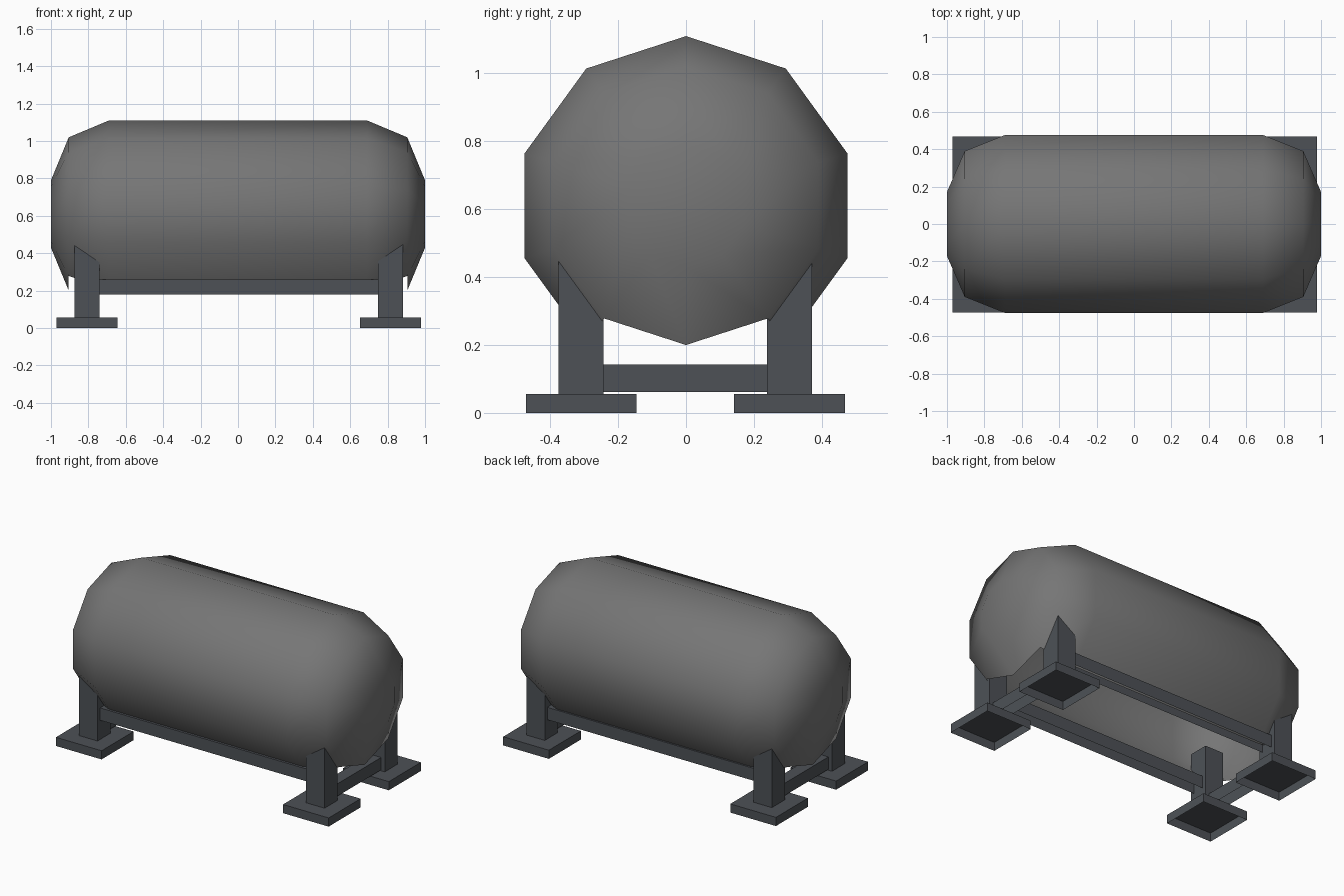
import bpy, bmesh, math

if "Cube" in bpy.data.objects:
    bpy.data.objects.remove(bpy.data.objects["Cube"])


def make_mat(name, rgb):
    m = bpy.data.materials.new(name)
    m.diffuse_color = (*rgb, 1)
    m.use_nodes = True
    m.node_tree.nodes["Principled BSDF"].inputs["Base Color"].default_value = m.diffuse_color
    return m


TANK_GREY = make_mat("tank grey", (0.18, 0.18, 0.18))
FRAME_SLATE = make_mat("frame slate", (0.075, 0.083, 0.094))


def finish(bm, name, mat, smooth=False):
    bmesh.ops.recalc_face_normals(bm, faces=bm.faces) if not smooth else None
    me = bpy.data.meshes.new(name)
    bm.to_mesh(me)
    bm.free()
    me.materials.append(mat)
    for p in me.polygons:
        p.use_smooth = smooth
    ob = bpy.data.objects.new(name, me)
    bpy.context.collection.objects.link(ob)
    return ob


def open_box(name, x, y, z):
    """Box given by (min, max) ranges, with its underside left open."""
    bm = bmesh.new()
    bmesh.ops.create_cube(bm, size=1)
    under = [f for f in bm.faces if f.normal.z < -0.5]
    bmesh.ops.delete(bm, geom=under, context='FACES_ONLY')
    for v in bm.verts:
        for i, (lo, hi) in enumerate((x, y, z)):
            v.co[i] = lo if v.co[i] < 0 else hi
    me = bpy.data.meshes.new(name)
    bm.to_mesh(me)
    bm.free()
    me.materials.append(FRAME_SLATE)
    ob = bpy.data.objects.new(name, me)
    bpy.context.collection.objects.link(ob)


# Ten-sided tank lying along x, with its underside open between the end caps
PROFILE = [(-1, .18), (-.905, .41), (-.69, .5), (.69, .5), (.905, .41), (1, .18)]
SIDES, AXIS_Z = 10, 0.61
bm = bmesh.new()
rings = []
for x, r in PROFILE:
    angles = [2 * math.pi * j / SIDES for j in range(SIDES)]
    rings.append([bm.verts.new((x, r * math.sin(a), AXIS_Z + r * math.cos(a)))
                  for a in angles])
for i in range(len(rings) - 1):
    for j in range(SIDES):
        if j in (4, 5) and 0 < i < 4:
            continue
        k = (j + 1) % SIDES
        bm.faces.new((rings[i][j], rings[i][k], rings[i + 1][k], rings[i + 1][j]))
bm.faces.new(rings[0])
bm.faces.new(rings[-1])
bm.normal_update()
# Point every face away from the tank axis
for f in bm.faces:
    c = f.calc_center_median()
    c.z -= AXIS_Z
    if f.normal.dot(c) < 0:
        f.normal_flip()
me = bpy.data.meshes.new("tank")
bm.to_mesh(me)
bm.free()
me.materials.append(TANK_GREY)
for p in me.polygons:
    p.use_smooth = True
bpy.context.collection.objects.link(bpy.data.objects.new("tank", me))


def around(c, half):
    return (c - half, c + half)


# Four legs with foot plates
LEG_X = {"left": -.807, "right": .815}
LEG_Y = {"front": -.309, "back": .305}
for xn, x in LEG_X.items():
    for yn, y in LEG_Y.items():
        open_box(f"{yn}_{xn}_leg", around(x, .066), around(y, .066), (.056, .45))
        open_box(f"{yn}_{xn}_foot", around(x, .163), around(y, .163), (0, .056))

# Long rails under the tank, front and back
for yn, y in LEG_Y.items():
    open_box(f"{yn}_rail", (-.741, .749), around(y, .04), (.18, .26))

# Cross bars between the legs at each end
for xn, x in LEG_X.items():
    open_box(f"{xn}_cross_bar", around(x, .04), (-.243, .239), (.062, .142))
